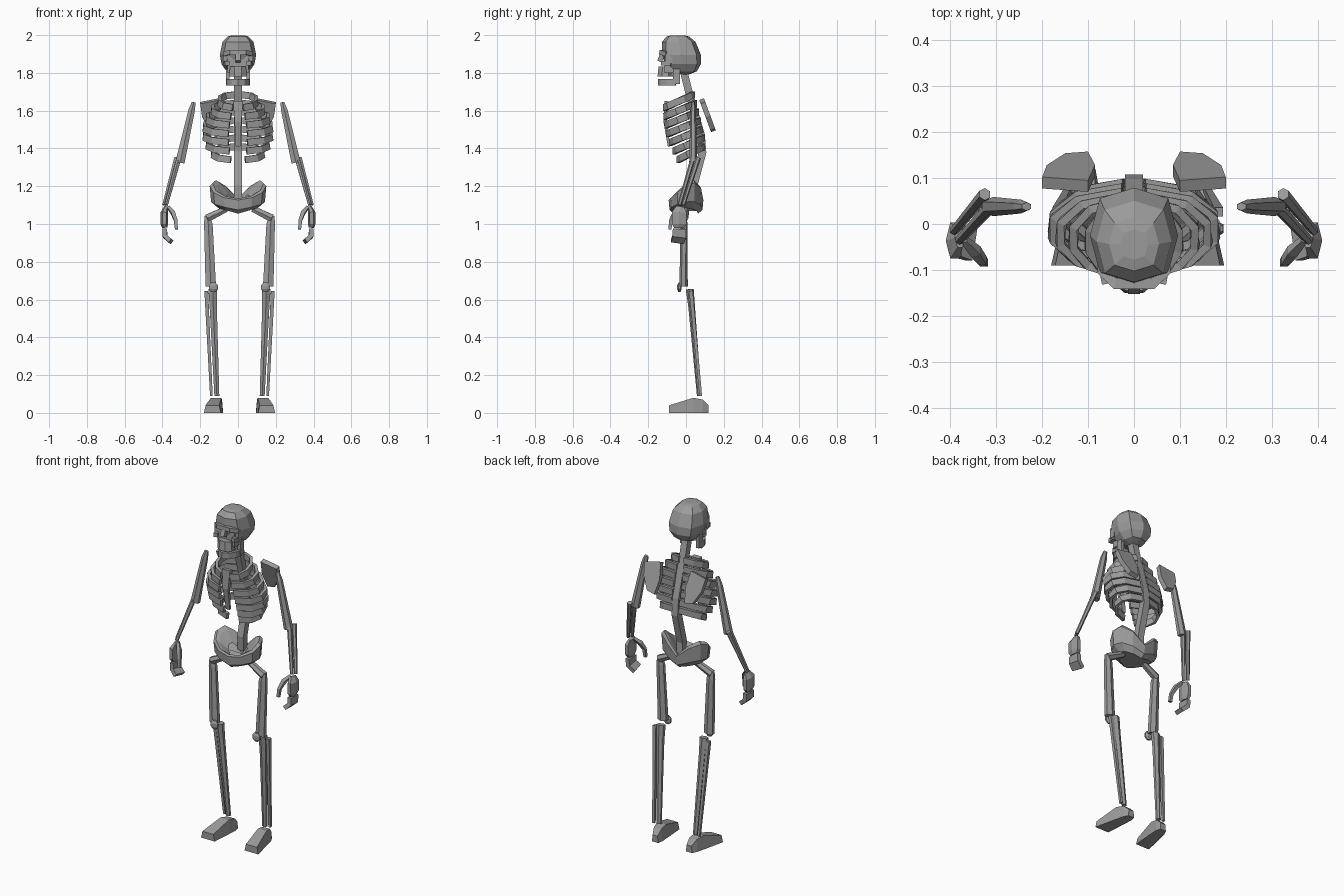
import bpy
import bmesh
from math import sin, cos, pi, sqrt
from mathutils import Vector

default_cube = bpy.data.objects.get("Cube")
if default_cube:
    bpy.data.objects.remove(default_cube, do_unlink=True)

grey = (.33, .33, .33, 1)
bone_material = bpy.data.materials.new("grey_bone")
bone_material.use_nodes = True
bone_material.diffuse_color = grey
bone_material.node_tree.nodes["Principled BSDF"].inputs["Base Color"].default_value = grey

ACROSS, DEPTH, UP = Vector((1, 0, 0)), Vector((0, 1, 0)), Vector((0, 0, 1))


def loft(name, rings):
    """Skin a list of equal rings and cap both ends."""
    bm = bmesh.new()
    loops = [[bm.verts.new(point) for point in ring] for ring in rings]
    for lower, upper in zip(loops, loops[1:]):
        for i in range(len(lower)):
            bm.faces.new((lower[i - 1], lower[i], upper[i], upper[i - 1]))
    bm.faces.new(loops[0])
    bm.faces.new(loops[-1])
    bmesh.ops.recalc_face_normals(bm, faces=bm.faces)
    mesh = bpy.data.meshes.new(name)
    bm.to_mesh(mesh)
    bm.free()
    mesh.materials.append(bone_material)
    part = bpy.data.objects.new(name, mesh)
    bpy.context.collection.objects.link(part)
    return part


def bone(name, path, radii, flat=1, axis=ACROSS, sides=6, mirror=1):
    """Sweep a section along a path; radii run along axis, flat scales the other way."""
    points = [Vector((x * mirror, y, z)) for x, y, z in path]
    corner = sqrt(2) if sides == 4 else 1
    rings = []
    for i, point in enumerate(points):
        radius = radii[i] if isinstance(radii, list) else radii
        following = points[min(i + 1, len(points) - 1)]
        tangent = (following - points[max(i - 1, 0)]).normalized()
        along = (axis - tangent * axis.dot(tangent)).normalized() * radius * corner
        other = tangent.cross(along) * flat
        angles = [2 * pi * (j + .5) / sides for j in range(sides)]
        rings.append([point + along * cos(a) + other * sin(a) for a in angles])
    return loft(name, rings)


# Cranium: faceted and boxy, fuller above than below
def cranium_ring(latitude):
    spread = cos(latitude) ** (.55 if latitude > 0 else .8)
    ring = []
    for i in range(8):
        angle = pi * i / 4
        bulge = spread * (1.1 if i % 2 else 1)
        ring.append((.096 * bulge * cos(angle),
                     .104 * bulge * sin(angle) - .025 - .02 * sin(latitude),
                     1.895 + .105 * sin(latitude)))
    return ring


loft("cranium", [cranium_ring(pi * step / 13) for step in (-6, -4, -2, 0, 3, 5, 6)])

# Face: open sockets between brow, cheeks and nose
bone("face_core", [(0, -.085, 1.8), (0, -.085, 1.9)], .055, flat=.5, sides=4)
bone("brow", [(-.07, -.1, 1.9), (-.04, -.13, 1.91), (.04, -.13, 1.91), (.07, -.1, 1.9)],
     .012, axis=UP, sides=4)
bone("nose_bridge", [(0, -.12, 1.91), (0, -.14, 1.86)], .013, sides=4)
bone("upper_jaw", [(0, -.11, 1.78), (0, -.11, 1.835)], [.052, .045], flat=.85, sides=8)
jaw_arc = [(.055 * cos(pi * i / 6), -.055 - .085 * sin(pi * i / 6), 1.75) for i in range(7)]
bone("lower_jaw", jaw_arc, .018, flat=.5, axis=UP, sides=4)

# Spine and breastbone
bone("spine", [(0, -.01, 1.8), (0, .02, 1.68), (0, .08, 1.47), (0, .088, 1.38),
               (0, .04, 1.2), (0, .045, 1.12)], .02, sides=4)
bone("breastbone", [(0, -.1, 1.65), (0, -.11, 1.54), (0, -.09, 1.41)],
     [.026, .018, .012], flat=.5, sides=4)


# Pelvis: shallow bowl with high wings and a low front
def pelvis_ring(scale, lift):
    ring = []
    for i in range(12):
        angle = pi * i / 6
        wing = abs(sin(angle))
        bottom = 1.055 + .03 * wing
        top = 1.135 + .08 * wing * (1 + .8 * cos(angle))
        ring.append((.15 * scale * sin(angle), .092 * scale * cos(angle),
                     bottom + (top - bottom) * lift))
    return ring


loft("pelvis", [pelvis_ring(.7, 0), pelvis_ring(.95, .25), pelvis_ring(1, .9),
                pelvis_ring(.9, 1), pelvis_ring(.75, .9), pelvis_ring(.4, .5)])


# Ribs: half hoops that slope down to the front
def rib_path(index):
    width = .1 + .083 * sin(pi * index / 7)
    back = .04 + .05 * min(1, index / 5)
    front = -.115 + .002 * index * index
    top = 1.685 - .046 * index
    path = []
    for step in range(6):
        angle = pi * (step + .15) / 5.5
        turn = (1 - cos(angle)) / 2
        path.append((width * sin(angle) ** .8, back + (front - back) * turn, top - .07 * turn))
    return path


for side, mirror in (("left", 1), ("right", -1)):
    def limb(name, path, radii, **options):
        return bone(side + "_" + name, path, radii, mirror=mirror, **options)

    limb("cheek", [(.058, -.13, 1.85), (.068, -.08, 1.85)], .012, axis=UP, sides=4)
    limb("socket_edge", [(.07, -.09, 1.85), (.07, -.09, 1.9)], .01, flat=1.8, sides=4)
    limb("jaw_hinge", [(.054, -.05, 1.74), (.054, -.05, 1.82)], .009, flat=2, sides=4)

    for index in range(7):
        limb("rib_" + str(index + 1), rib_path(index), .018, flat=.5, axis=UP, sides=4)

    # Shoulder blade: tilted plate
    blade = [(.2, 1.64), (.1, 1.66), (.085, 1.57), (.1, 1.49), (.15, 1.5), (.19, 1.57)]
    loft(side + "_shoulder_blade",
         [[(x * mirror, .08 + (1.66 - z) * .37 + shift, z + shift * .4) for x, z in blade]
          for shift in (-.01, .015)])

    # Arm
    shoulder, elbow = (.234, .038, 1.645), (.307, .038, 1.325)
    limb("upper_arm", [shoulder, (.246, .038, 1.6), elbow], [.012, .02, .028], flat=.75)
    limb("inner_forearm", [(.315, .035, 1.34), (.38, -.035, 1.1)], [.014, .01])
    limb("outer_forearm", [(.325, .065, 1.35), (.392, -.015, 1.1)], [.014, .01])

    # Hand
    limb("palm", [(.38, -.03, 1.09), (.39, -.036, 1.06), (.39, -.036, 1), (.388, -.036, .98)],
         [.025, .045, .045, .03], flat=.45, axis=DEPTH)
    limb("fingers", [(.388, -.035, .975), (.386, -.036, .935), (.355, -.045, .907)],
         .035, flat=.35, axis=DEPTH, sides=4)
    limb("thumb", [(.37, -.035, 1.09), (.345, -.06, 1.06), (.33, -.08, 1.02), (.326, -.085, .972)],
         [.007, .011, .009, .008], sides=4)

    # Leg
    hip, knee = (.172, -.01, 1.045), (.152, -.013, .67)
    foot_sections = [(.12, .02, .04), (.09, .03, .07), (.04, .035, .08), (-.09, .045, .04)]
    foot_rings = []
    for y, width, top in foot_sections:
        middle = .13 - .15 * y
        corners = [(-width, 0), (width, 0), (width * .8, top), (-width * .8, top)]
        foot_rings.append([((middle + x) * mirror, y, z) for x, z in corners])
    leg_parts = [
        limb("hip_neck", [(.07, 0, 1.08), (.172, -.01, 1.03)], [.018, .023], axis=UP),
        limb("thigh", [hip, (.165, -.01, 1), knee], [.016, .026, .032], flat=.7),
        limb("kneecap", [(.138, -.035, .64), (.138, -.035, .655), (.138, -.035, .675),
                         (.138, -.035, .69)], [.012, .026, .026, .012], flat=.5, sides=8),
        limb("shin", [(.142, .02, .655), (.139, .03, .56), (.12, .07, .09)],
             [.026, .022, .015], flat=.8),
        limb("calf_bone", [(.176, .026, .645), (.149, .078, .09)], [.01, .007], sides=4),
        loft(side + "_foot", foot_rings),
    ]
    for part in leg_parts:
        part.location.x = .008
